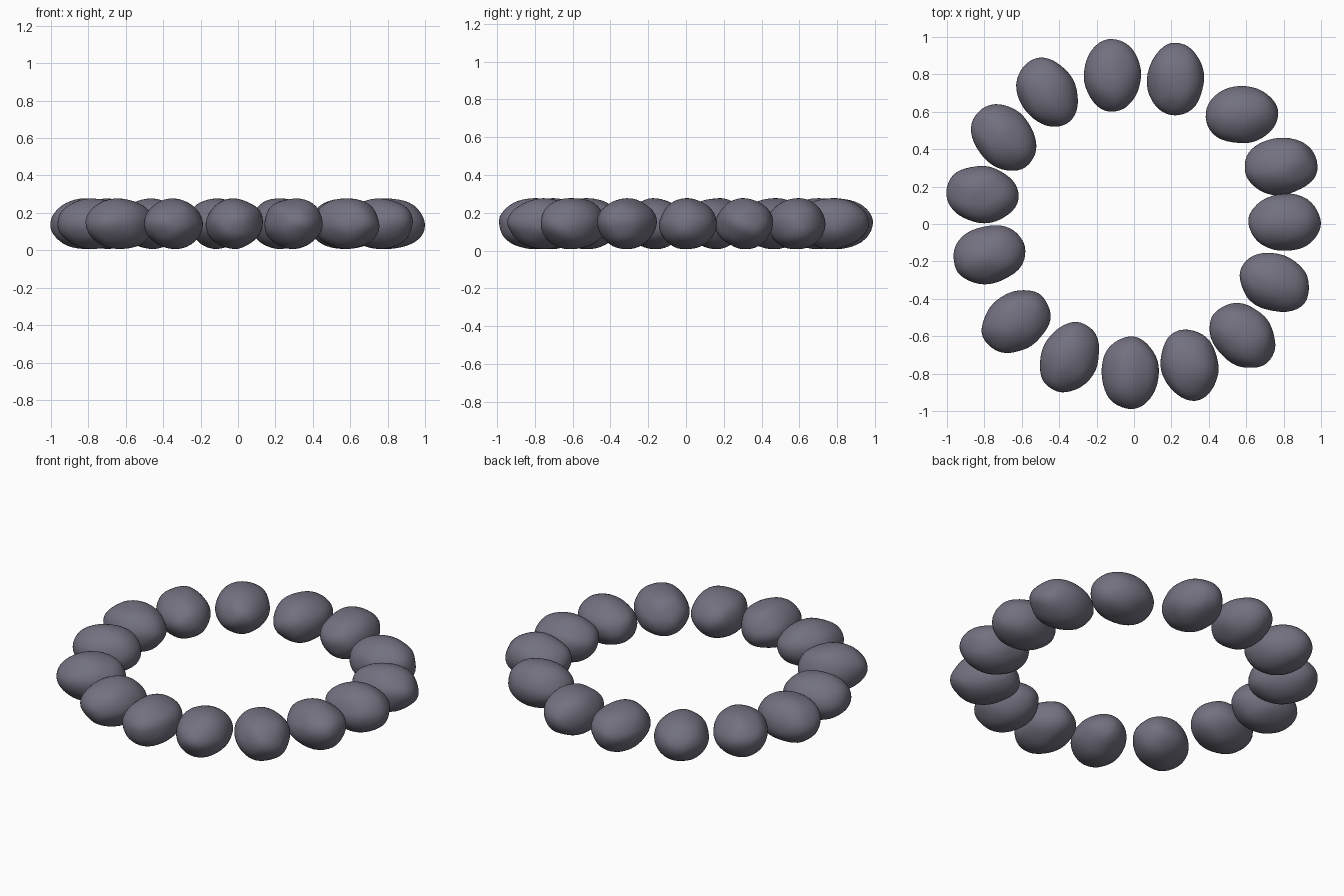
import bpy, bmesh, math
from mathutils import Vector, noise

if "Cube" in bpy.data.objects:
    bpy.data.objects.remove(bpy.data.objects["Cube"])

# Ring of pebbles: centre x, centre y, heading of the long axis in degrees
STONES = [
    (0.805, 0.01, 0), (0.787, 0.307, 6), (0.577, 0.585, 4),
    (0.222, 0.775, 89), (-0.115, 0.795, 91), (-0.465, 0.705, -61),
    (-0.697, 0.463, -46), (-0.81, 0.157, -6), (-0.773, -0.165, 14),
    (-0.63, -0.522, 33), (-0.345, -0.712, 64), (-0.02, -0.795, 90),
    (0.297, -0.755, -74), (0.58, -0.595, -43), (0.75, -0.312, -24),
]
SIZE = Vector((0.388, 0.306, 0.27))

# Dark slate with a faint violet tint
slate = bpy.data.materials.new("slate")
slate.diffuse_color = (0.17, 0.165, 0.215, 1)
slate.use_nodes = True
slate.node_tree.nodes["Principled BSDF"].inputs["Base Color"].default_value = slate.diffuse_color


def extents(verts):
    lo = Vector([min(v.co[i] for v in verts) for i in range(3)])
    hi = Vector([max(v.co[i] for v in verts) for i in range(3)])
    return lo, hi


def pebble(index, x, y, heading):
    bm = bmesh.new()
    bmesh.ops.create_icosphere(bm, subdivisions=4, radius=1)
    # gentle lumps, different on each stone
    offset = Vector((index * 7.3, index * 3.1, index * 5.7))
    for v in bm.verts:
        v.co *= 1 + 0.06 * noise.noise(v.co * 1.3 + offset)
    # fit to the common stone size, then turn into place
    lo, hi = extents(bm.verts)
    a = math.radians(heading)
    for v in bm.verts:
        p = Vector([((v.co[i] - lo[i]) / (hi[i] - lo[i]) - 0.5) * SIZE[i] for i in range(3)])
        v.co = (p.x * math.cos(a) - p.y * math.sin(a),
                p.x * math.sin(a) + p.y * math.cos(a), p.z)
    lo, hi = extents(bm.verts)
    mid = (lo + hi) / 2
    for v in bm.verts:
        v.co -= mid
    for f in bm.faces:
        f.smooth = True
    mesh = bpy.data.meshes.new(f"stone_{index + 1}")
    bm.to_mesh(mesh)
    bm.free()
    mesh.materials.append(slate)
    obj = bpy.data.objects.new(f"stone_{index + 1}", mesh)
    obj.location = (x, y, 0.142)
    bpy.context.collection.objects.link(obj)


for i, (x, y, heading) in enumerate(STONES):
    pebble(i, x, y, heading)
